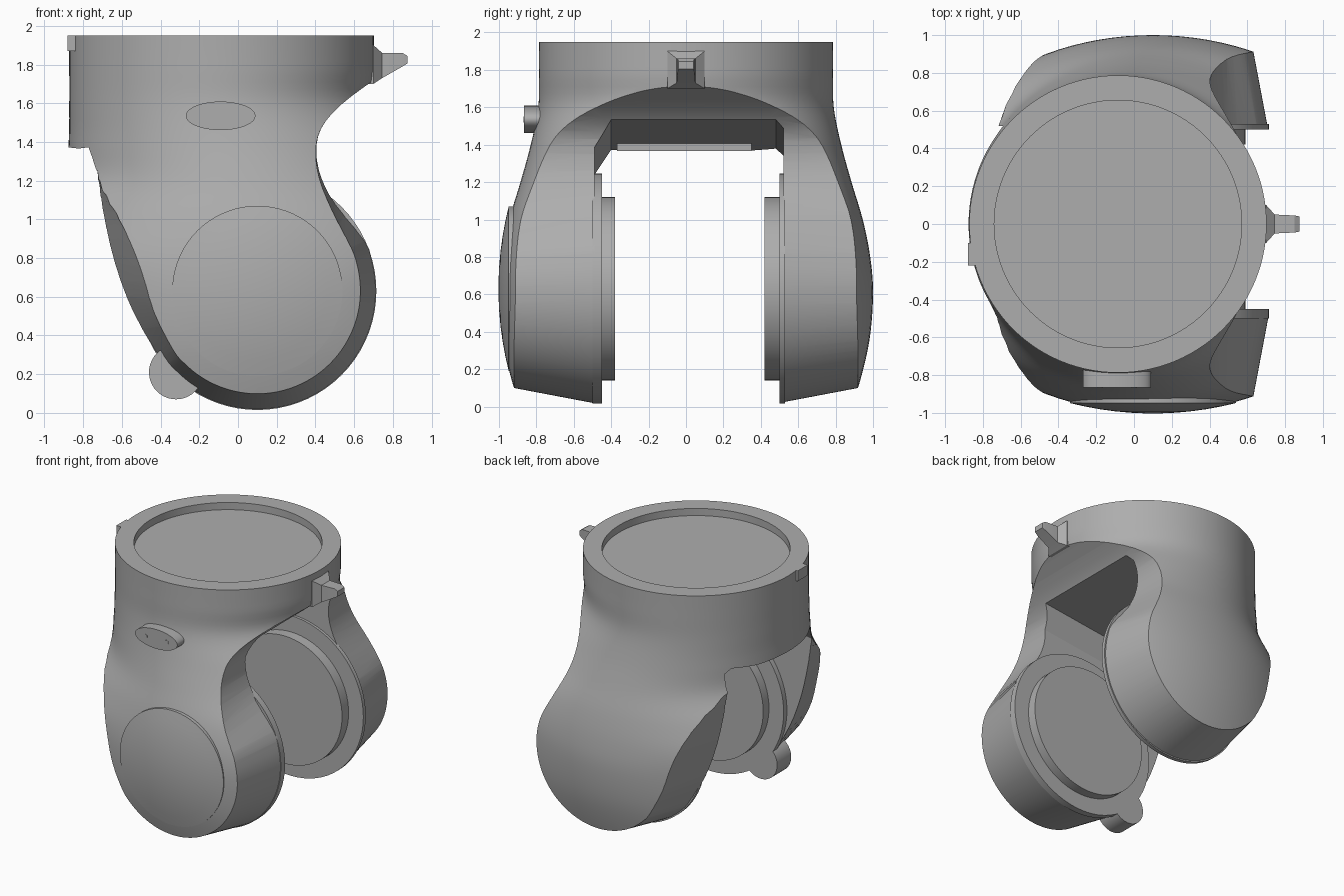
import bpy, bmesh, math
from mathutils import Vector

cube = bpy.data.objects.get("Cube")
if cube:
    bpy.data.objects.remove(cube, do_unlink=True)

grey = bpy.data.materials.new("plain_grey")
grey.use_nodes = True
colour = (0.42, 0.42, 0.42, 1)
grey.diffuse_color = colour
grey.node_tree.nodes["Principled BSDF"].inputs["Base Color"].default_value = colour

PIVOT_X, PIVOT_Z = 0.1, 0.63
AXIS_X, BARREL_R = -0.085, 0.787


def loft(name, rings):
    """Closed solid through rings of equal point count."""
    bm = bmesh.new()
    loops = [[bm.verts.new(p) for p in ring] for ring in rings]
    n = len(loops[0])
    for a, b in zip(loops, loops[1:]):
        for i in range(n):
            j = (i + 1) % n
            bm.faces.new((a[i], a[j], b[j], b[i]))
    bm.faces.new(loops[0])
    bm.faces.new(loops[-1])
    bmesh.ops.recalc_face_normals(bm, faces=bm.faces)
    mesh = bpy.data.meshes.new(name)
    bm.to_mesh(mesh)
    bm.free()
    mesh.materials.append(grey)
    ob = bpy.data.objects.new(name, mesh)
    bpy.context.collection.objects.link(ob)
    return ob


def spline(rows, steps):
    """Smooth curve through rows of any dimension."""
    rows = [Vector(r) for r in rows]
    pts = [rows[0]] + rows + [rows[-1]]
    out = []
    for a, b, c, d in zip(pts, pts[1:], pts[2:], pts[3:]):
        for k in range(steps):
            t = k / steps
            out.append(b + (c - a) * (t / 2) + (2 * a - 5 * b + 4 * c - d) * (t * t / 2)
                       + (3 * b - a - 3 * c + d) * (t ** 3 / 2))
    return out + [rows[-1]]


def turn(n):
    return [2 * math.pi * i / n for i in range(n)]


def disc(name, cx, cz, steps, squash=1, n=72):
    """Round part along y; steps are (radius, y)."""
    return loft(name, [[(cx + r * math.cos(t), y, cz + r * squash * math.sin(t))
                        for t in turn(n)] for r, y in steps])


def boolean(target, cutter, operation):
    mod = target.modifiers.new(operation.lower(), 'BOOLEAN')
    mod.operation, mod.object, mod.solver = operation, cutter, 'EXACT'
    cutter.hide_render = True


# Outer skin: round barrel swelling into two domed cheeks
# columns: height, centre x, reach left, reach right, half depth
skin = spline([
    (1.95, AXIS_X, BARREL_R, BARREL_R, BARREL_R),
    (1.78, AXIS_X, BARREL_R, BARREL_R, BARREL_R),
    (1.6, AXIS_X, BARREL_R, BARREL_R, 0.79),
    (1.4, -0.03, 0.845, 0.9, 0.83),
    (1.2, 0.03, 0.93, 1.0, 0.885),
    (1.0, 0.08, 1.15, 1.2, 0.945),
    (0.8, 0.1, 1.3, 1.3, 0.985),
    (0.6, 0.1, 1.3, 1.3, 1.0),
    (0.35, 0.1, 1.3, 1.3, 0.98),
    (0.1, 0.1, 1.3, 1.3, 0.92),
    (-0.05, 0.1, 1.3, 1.3, 0.86)], 5)
rings = []
for z, cx, left, right, depth in skin:
    rings.append([(cx + (right if math.cos(t) > 0 else left) * math.cos(t),
                   depth * math.sin(t), z) for t in turn(112)])
body = loft("yoke_body", rings)

# Side outline, narrower on the outside of each cheek
# columns: inner x, inner z, outer x, outer z
outline = [(-0.73, 1.25, -0.68, 1.25), (-0.71, 1.05, -0.57, 1.02),
           (-0.65, 0.78, -0.49, 0.75), (-0.55, 0.52, -0.43, 0.52)]
for deg in range(-145, 26, 10):
    c, s = math.cos(math.radians(deg)), math.sin(math.radians(deg))
    outline.append((PIVOT_X + 0.62 * c, PIVOT_Z + 0.62 * s,
                    PIVOT_X + 0.53 * c, PIVOT_Z + 0.53 * s))
outline += [(0.5, 1.09, 0.49, 1.03), (0.43, 1.22, 0.42, 1.2), (0.405, 1.35, 0.4, 1.35),
            (0.43, 1.47, 0.43, 1.47), (0.53, 1.59, 0.53, 1.59),
            (0.72, 1.73, 0.72, 1.73), (0.9, 1.83, 0.9, 1.83)]
outline = [tuple(p) for p in spline(outline, 3)]
for x, z in [(0.9, 2.1), (-0.95, 2.1), (-0.95, 1.38), (-0.77, 1.36)]:
    outline.append((x, z, x, z))
rings = []
for y in (-1.05, -0.925, -0.45, 0.45, 0.925, 1.05):
    f = max(0, (abs(y) - 0.45) / 0.475)
    rings.append([(a + (c - a) * f, y, b + (d - b) * f) for a, b, c, d in outline])
side_cutter = loft("side_outline_cutter", rings)
boolean(body, side_cutter, 'INTERSECT')

# Wheel gap with a sloping, chamfered ceiling
gap = []
for x, top in ((-1.1, 1.33), (1.1, 1.615)):
    gap.append([(x, y, z) for y, z in
                ((-0.49, -0.2), (-0.49, top - 0.14), (-0.4, top),
                 (0.48, top), (0.52, top - 0.04), (0.52, -0.2))])
gap_cutter = loft("gap_cutter", gap)
boolean(body, gap_cutter, 'DIFFERENCE')

# Shallow round recess in the top
recess_cutter = loft("recess_cutter", [
    [(AXIS_X + 0.655 * math.cos(t), 0.655 * math.sin(t), z) for t in turn(96)]
    for z in (1.895, 2.1)])
boolean(body, recess_cutter, 'DIFFERENCE')

# Bake the cuts and drop the cutters
graph = bpy.context.evaluated_depsgraph_get()
baked = bpy.data.meshes.new_from_object(body.evaluated_get(graph))
body.modifiers.clear()
body.data = baked
for cutter in (side_cutter, gap_cutter, recess_cutter):
    bpy.data.objects.remove(cutter, do_unlink=True)
baked.materials.clear()
baked.materials.append(grey)
for face in baked.polygons:
    face.material_index = 0

parts = [body]

# Inner pads and bosses on both cheeks
for side, wall, pad, boss in (("front", -0.5, -0.45, -0.38), ("back", 0.53, 0.5, 0.42)):
    parts.append(disc(side + "_pad", PIVOT_X, PIVOT_Z, [(0.615, wall), (0.615, pad)]))
    parts.append(disc(side + "_boss", PIVOT_X, PIVOT_Z, [(0.49, wall), (0.49, boss)]))

# Domed cap on the front cheek
dome = [(0.44, -0.9)]
for r in (0.44, 0.36, 0.28, 0.2, 0.12, 0.04):
    dome.append((r, -0.948 - 0.055 * (1 - (r / 0.44) ** 2)))
parts.append(disc("front_cap", PIVOT_X, PIVOT_Z, dome))

# Small lobe at the foot of the front cheek
parts.append(disc("foot_lobe", -0.32, 0.21, [(0.14, -0.62), (0.14, -0.45)], n=40))

# Oval plate with two pins
parts.append(disc("oval_plate", -0.09, 1.535, [(0.18, -0.72), (0.18, -0.865)], squash=0.41))
for x in (-0.18, 0.0):
    parts.append(disc("plate_pin", x, 1.535, [(0.016, -0.85), (0.016, -0.868)], n=16))

# Pointer on the right of the barrel
parts.append(loft("pointer", [
    [(x, -w, low), (x, w, low), (x, w, high), (x, -w, high)]
    for x, w, low, high in ((0.64, 0.1, 1.7, 1.9), (0.7, 0.1, 1.7, 1.9),
                            (0.745, 0.05, 1.73, 1.86), (0.85, 0.045, 1.79, 1.86),
                            (0.875, 0.04, 1.805, 1.845))]))

# Rim tab and the bar under the ceiling
for name, x0, x1, y0, y1, z0, z1 in (
        ("rim_tab", -0.88, -0.8, -0.22, -0.1, 1.87, 1.95),
        ("ceiling_bar", -0.62, -0.5, -0.37, 0.35, 1.365, 1.42)):
    parts.append(loft(name, [[(x, y0, z0), (x, y1, z0), (x, y1, z1), (x, y0, z1)]
                             for x in (x0, x1)]))

# Smooth the round faces, keep the edges sharp
bpy.ops.object.select_all(action='DESELECT')
for ob in parts:
    ob.select_set(True)
bpy.context.view_layer.objects.active = body
bpy.ops.object.shade_smooth_by_angle(angle=math.radians(25))
